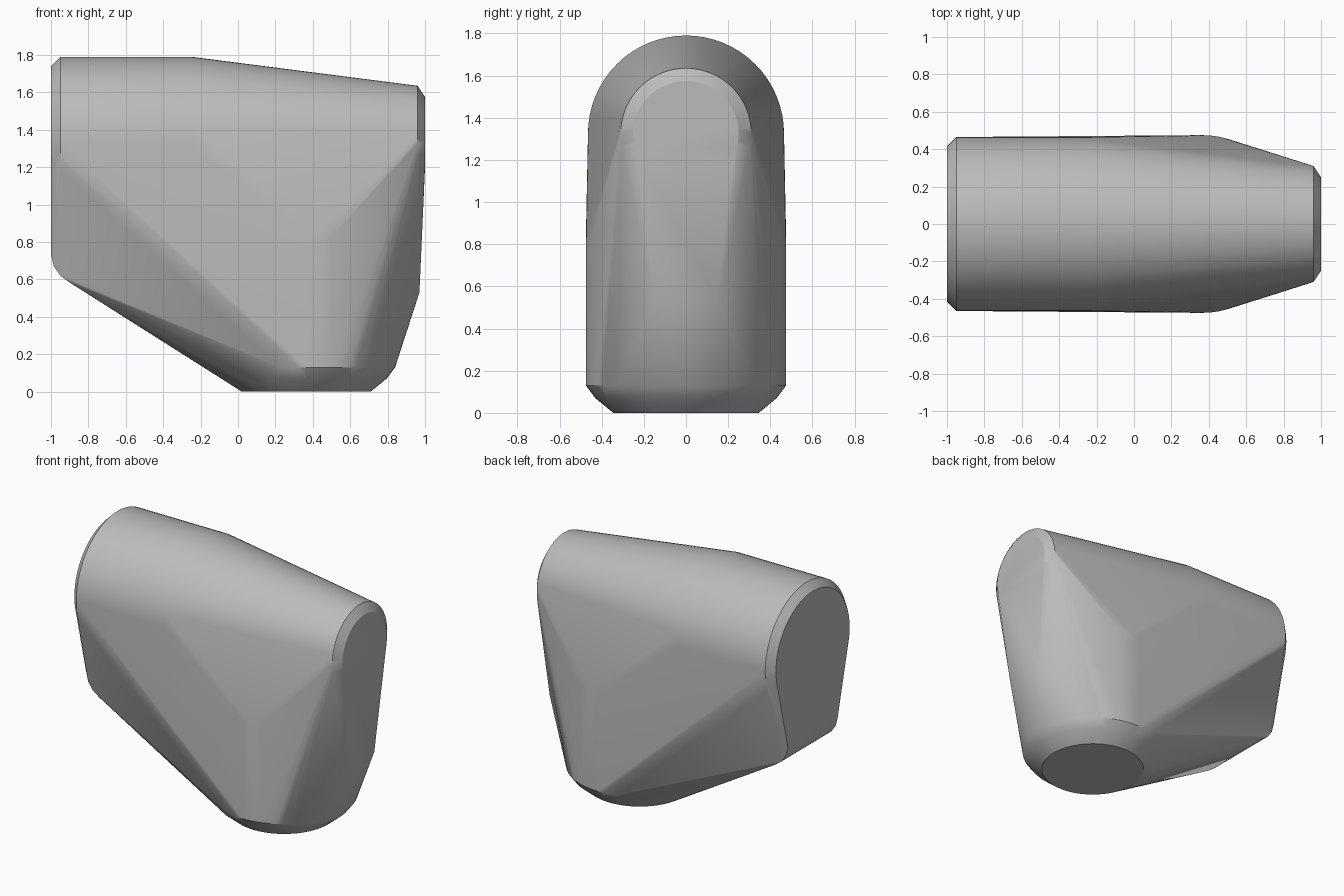
import bpy, bmesh, math
from mathutils import Vector

if "Cube" in bpy.data.objects:
    bpy.data.objects.remove(bpy.data.objects["Cube"], do_unlink=True)

AXIS_Z = 1.325   # height of the barrel axis
POST_X = 0.365   # centre of the round foot


def barrel_ring(x, r, start=0, end=360, n=64):
    """Circle or arc around the barrel axis."""
    angles = [math.radians(start + (end - start) * i / n) for i in range(n + 1)]
    return [Vector((x, r * math.cos(a), AXIS_Z + r * math.sin(a))) for a in angles]


def post_ring(z, r, n=64):
    """Horizontal circle around the foot axis."""
    return [Vector((POST_X + r * math.cos(math.tau * i / n),
                    r * math.sin(math.tau * i / n), z)) for i in range(n)]


def mirrored(x, y, z):
    return [Vector((x, y, z)), Vector((x, -y, z))]


points = []
# Barrel: chamfered wide end, straight part, taper to the narrow end
points += barrel_ring(-1.0, 0.415)
points += barrel_ring(-0.95, 0.465)
points += barrel_ring(-0.25, 0.465)
points += barrel_ring(0.96, 0.31)
points += barrel_ring(1.0, 0.25, -30, 210)
# Foot: upright post with a rounded chamfer to the flat base
for z, r in ((0, 0.345), (0.07, 0.43), (0.13, 0.475), (0.83, 0.475)):
    points += post_ring(z, r)
# Rounded lower corner of the wide end
for x, z in ((-1.0, 0.73), (-0.985, 0.67), (-0.95, 0.62), (-0.9, 0.583)):
    points += mirrored(x, 0.28, z)
# Lower edge of the narrow end
points += mirrored(0.97, 0.15, 0.53)

# Skin all sections with one convex surface
bm = bmesh.new()
for p in points:
    bm.verts.new(p)
bmesh.ops.remove_doubles(bm, verts=bm.verts[:], dist=0.0005)
bmesh.ops.convex_hull(bm, input=bm.verts[:])
bmesh.ops.delete(bm, geom=[v for v in bm.verts if not v.link_faces], context="VERTS")
bmesh.ops.dissolve_limit(bm, angle_limit=math.radians(0.3),
                         verts=bm.verts[:], edges=bm.edges[:])
bmesh.ops.recalc_face_normals(bm, faces=bm.faces[:])
mesh = bpy.data.meshes.new("tapered_body")
bm.to_mesh(mesh)
bm.free()
body = bpy.data.objects.new("tapered_body", mesh)
bpy.context.collection.objects.link(body)

# Plain grey material
grey = bpy.data.materials.new("plain_grey")
grey.use_nodes = True
colour = (0.5, 0.5, 0.5, 1)
grey.diffuse_color = colour
grey.node_tree.nodes["Principled BSDF"].inputs["Base Color"].default_value = colour
mesh.materials.append(grey)

# Smooth skin with crisp end chamfers
bpy.ops.object.select_all(action="DESELECT")
body.select_set(True)
bpy.context.view_layer.objects.active = body
bpy.ops.object.shade_smooth_by_angle(angle=math.radians(32))
